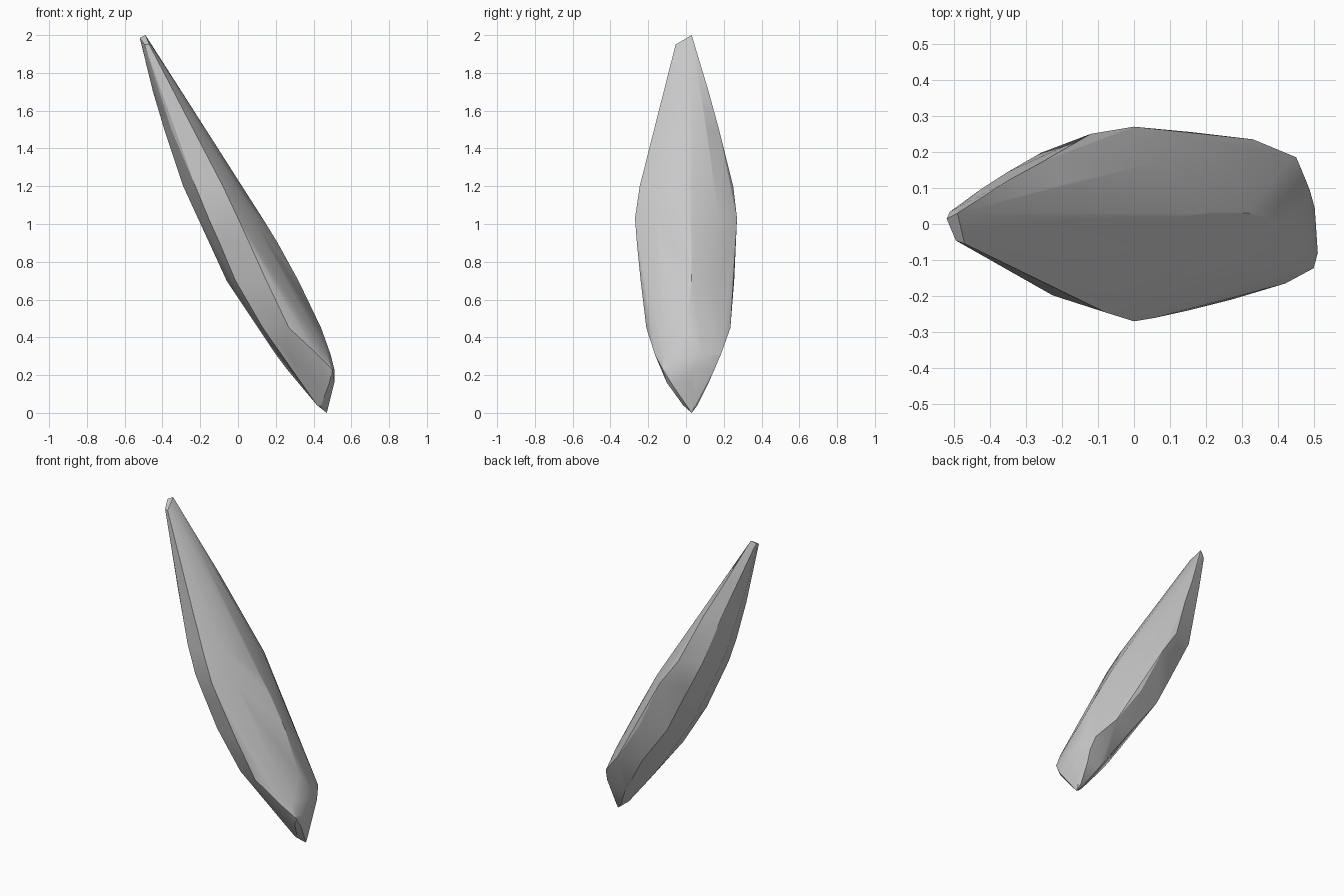
import bpy
import bmesh
import math
from mathutils import Vector

default_cube = bpy.data.objects.get("Cube")
if default_cube:
    bpy.data.objects.remove(default_cube, do_unlink=True)


def make_material(name, colour):
    material = bpy.data.materials.new(name)
    material.use_nodes = True
    material.diffuse_color = colour
    material.node_tree.nodes["Principled BSDF"].inputs["Base Color"].default_value = colour
    return material


# Horizontal stations down the leaning shard, in hundredths of a unit:
# height, left edge x, right ridge x and y, front seam x and y, back seam x and y
STATIONS = [
    (195, -51, -46, 0, -47, -5.5, -49, 4.5),
    (170, -45, -30, 1, -34, -10.5, -35, 12),
    (150, -39, -17, 1, -25, -15, -25, 17.5),
    (120, -29, 2, 2, -8, -24.5, -12, 25),
    (103, -21, 13, 2, 0, -27, 0, 27),
    (90, -15, 21, 3, 6, -26, 5, 26),
    (70, -6, 32, 3, 15, -24, 16, 25.5),
    (45, 11, 44, 0, 27, -21, 33, 23.5),
    (31, 20, 49, -3, 42, -16.5, 45, 18.5),
    (23, 26, 51, -8, 46, -12.5, 46.5, 15),
    (16, 32, 51, -8, 44, -9, 46, 12),
    (4, 42, 47.5, 3, 44, -1.5, 46, 6),
]
TIPS = [(-52, 1.5, 198.5), (-49, 3, 200), (47, 3, 0)]
LEFT_BULGE, RIGHT_BULGE = 0.6, 0.22


def station_ring(station):
    """Eight points: four measured corners with a bulged point between each pair."""
    z, left_x, right_x, right_y, front_x, front_y, back_x, back_y = station
    left_y = (front_y + back_y) / 2
    corners = [Vector((left_x, left_y, z)), Vector((front_x, front_y, z)),
               Vector((right_x, right_y, z)), Vector((back_x, back_y, z))]
    centre = sum(corners, Vector()) / len(corners)
    ring = []
    for i, corner in enumerate(corners):
        following = corners[(i + 1) % len(corners)]
        middle = (corner + following) / 2
        bulge = LEFT_BULGE if i in (0, 3) else RIGHT_BULGE
        ring += [corner, middle + (middle - centre) * bulge]
    return ring


# Stone shard, chipped into flat facets by wrapping its stations in a hull
mesh = bpy.data.meshes.new("stone_shard")
bm = bmesh.new()
points = [Vector(tip) for tip in TIPS]
for station in STATIONS:
    points += station_ring(station)
for point in points:
    bm.verts.new(point / 100)
bmesh.ops.convex_hull(bm, input=bm.verts[:])
loose = [v for v in bm.verts if not v.link_faces]
bmesh.ops.delete(bm, geom=loose, context="VERTS")
bmesh.ops.recalc_face_normals(bm, faces=bm.faces[:])
bm.to_mesh(mesh)
bm.free()

shard = bpy.data.objects.new("stone_shard", mesh)
bpy.context.collection.objects.link(shard)
mesh.materials.append(make_material("pale grey stone", (0.58, 0.58, 0.58, 1)))

# Soft facets with crisp main ridges
bpy.context.view_layer.objects.active = shard
shard.select_set(True)
bpy.ops.object.shade_smooth_by_angle(angle=math.radians(20))
